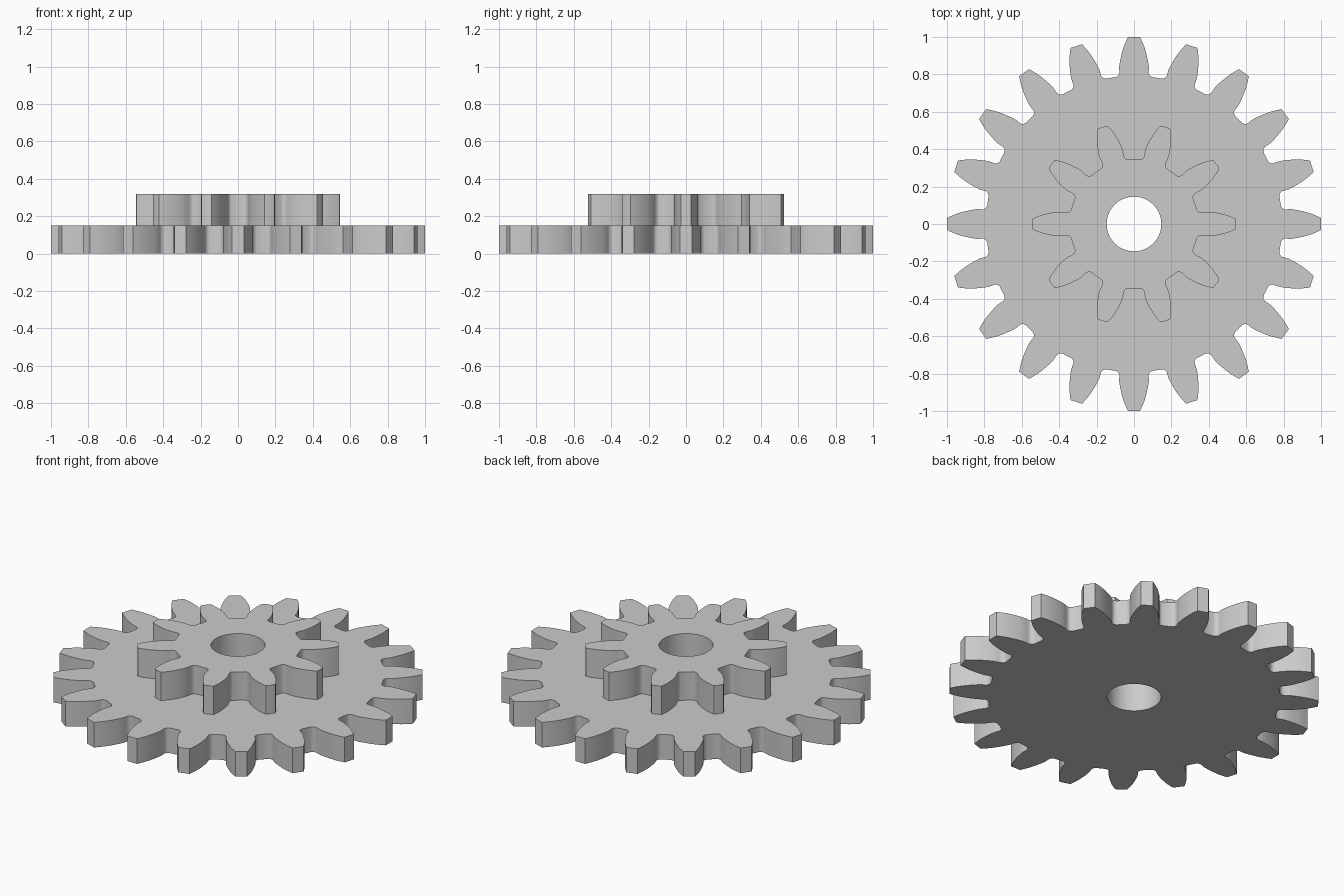
import bpy
import bmesh
from math import cos, sin, pi, tau, radians

cube = bpy.data.objects.get("Cube")
if cube:
    bpy.data.objects.remove(cube, do_unlink=True)

grey = bpy.data.materials.new("plain grey")
grey.use_nodes = True
colour = (0.6, 0.6, 0.6, 1)
grey.diffuse_color = colour
grey.node_tree.nodes["Principled BSDF"].inputs["Base Color"].default_value = colour

BORE = 0.146


def gear_outline(teeth, flank):
    """Repeat a mirrored tooth; flank is (half width, distance) from tip to root."""
    tooth = [(d, -w) for w, d in reversed(flank)] + [(d, w) for w, d in flank]
    points = []
    for i in range(teeth):
        c, s = cos(tau * i / teeth), sin(tau * i / teeth)
        points += [(x * c - y * s, x * s + y * c) for x, y in tooth]
    return points


def circle(radius, sides=64):
    return [(radius * cos(tau * i / sides), radius * sin(tau * i / sides))
            for i in range(sides)]


def make_gear(name, outline, bottom, top):
    bm = bmesh.new()
    # outline with the round bore, filled and raised
    for loop in (outline, circle(BORE)):
        verts = [bm.verts.new((x, y, bottom)) for x, y in loop]
        for i, v in enumerate(verts):
            bm.edges.new((verts[i - 1], v))
    bmesh.ops.triangle_fill(bm, use_beauty=True, edges=bm.edges[:], normal=(0, 0, 1))
    raised = bmesh.ops.extrude_face_region(bm, geom=bm.faces[:], use_keep_orig=True)
    new_verts = [g for g in raised["geom"] if isinstance(g, bmesh.types.BMVert)]
    bmesh.ops.translate(bm, verts=new_verts, vec=(0, 0, top - bottom))
    bmesh.ops.recalc_face_normals(bm, faces=bm.faces[:])
    mesh = bpy.data.meshes.new(name)
    bm.to_mesh(mesh)
    bm.free()
    mesh.materials.append(grey)
    obj = bpy.data.objects.new(name, mesh)
    bpy.context.collection.objects.link(obj)
    # smooth flanks, sharp tips and rims
    bpy.ops.object.select_all(action="DESELECT")
    obj.select_set(True)
    bpy.context.view_layer.objects.active = obj
    bpy.ops.object.shade_smooth_by_angle(angle=radians(32))


# Large lower wheel
wheel_flank = [(0.032, 1.0), (0.045, 0.972), (0.056, 0.945), (0.066, 0.91),
               (0.074, 0.875), (0.079, 0.845), (0.079, 0.825), (0.078, 0.808),
               (0.082, 0.797), (0.090, 0.789), (0.100, 0.785)]
make_gear("large_gear", gear_outline(20, wheel_flank), 0, 0.15)

# Small upper pinion
pinion_flank = [(0.014, 0.545), (0.028, 0.543), (0.041, 0.515), (0.051, 0.485),
                (0.059, 0.45), (0.064, 0.42), (0.065, 0.395), (0.062, 0.372),
                (0.061, 0.358), (0.064, 0.346), (0.072, 0.338)]
make_gear("small_gear", gear_outline(10, pinion_flank), 0.15, 0.32)
